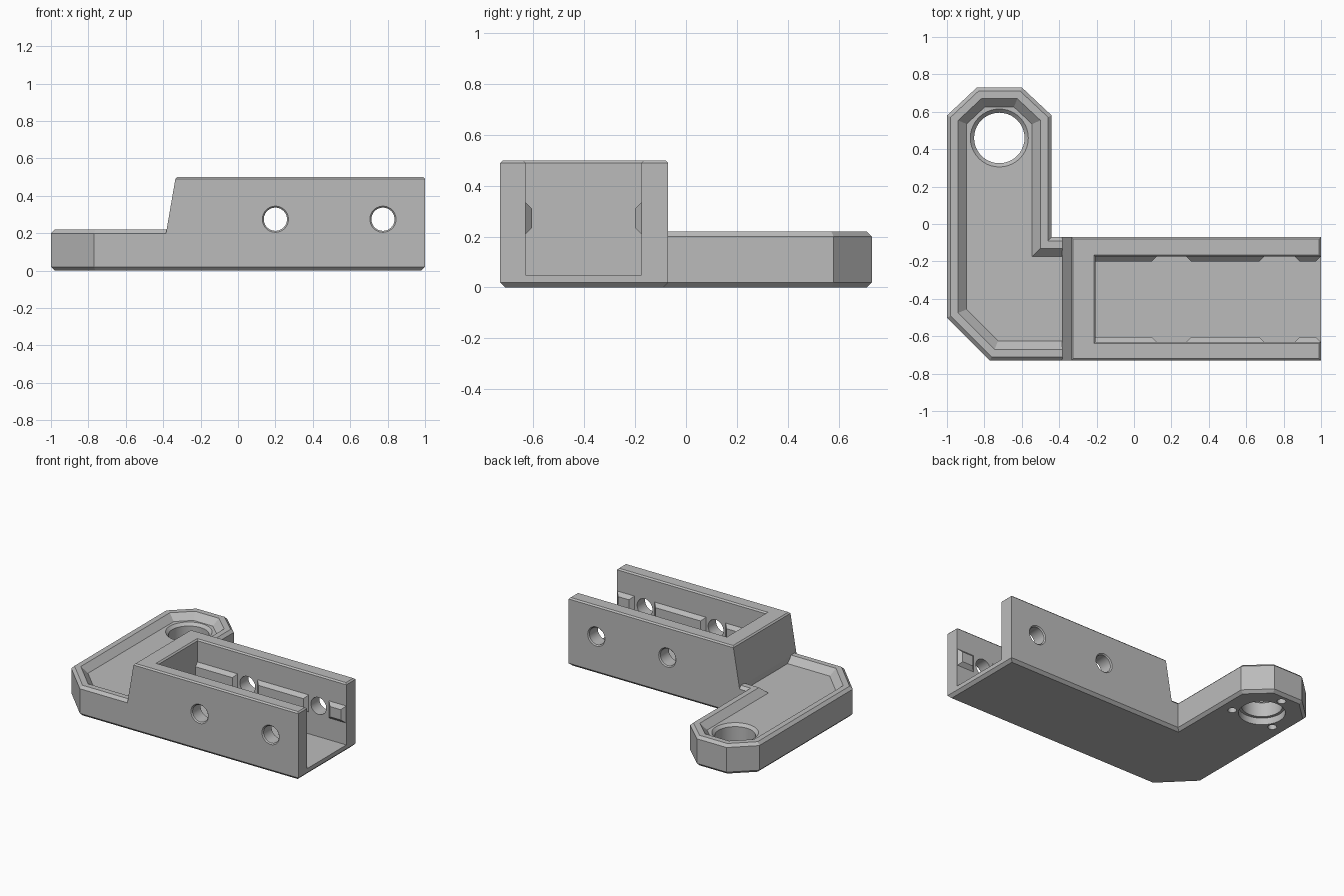
import bpy, bmesh, math
from mathutils import Vector, Matrix

cube = bpy.data.objects.get("Cube")
if cube:
    bpy.data.objects.remove(cube, do_unlink=True)

grey = bpy.data.materials.new("plain_grey")
grey.use_nodes = True
colour = (0.5, 0.5, 0.5, 1)
grey.diffuse_color = colour
grey.node_tree.nodes["Principled BSDF"].inputs["Base Color"].default_value = colour


def inset(outline, d):
    """Offset a counter-clockwise outline inwards with mitred corners."""
    pts = [Vector(p) for p in outline]
    result = []
    for i, p in enumerate(pts):
        a = (p - pts[i - 1]).normalized()
        b = (pts[(i + 1) % len(pts)] - p).normalized()
        na, nb = Vector((-a.y, a.x)), Vector((-b.y, b.x))
        result.append(p + (na + nb) * d / (1 + na.dot(nb)))
    return result


def circle(x, y, r, n=40):
    return [(x + r * math.cos(math.tau * i / n), y + r * math.sin(math.tau * i / n))
            for i in range(n)]


def rect(x0, x1, y0, y1):
    return [(x0, y0), (x1, y0), (x1, y1), (x0, y1)]


def loft(name, rings, matrix=None):
    """Closed solid through a stack of (outline, height) rings."""
    bm = bmesh.new()
    loops = [[bm.verts.new((p[0], p[1], z)) for p in outline] for outline, z in rings]
    n = len(loops[0])
    for low, high in zip(loops, loops[1:]):
        for i in range(n):
            j = (i + 1) % n
            bm.faces.new((low[i], low[j], high[j], high[i]))
    bm.faces.new(loops[0][::-1])
    bm.faces.new(loops[-1])
    if matrix:
        bm.transform(matrix)
    bmesh.ops.recalc_face_normals(bm, faces=bm.faces)
    mesh = bpy.data.meshes.new(name)
    bm.to_mesh(mesh)
    bm.free()
    mesh.materials.append(grey)
    obj = bpy.data.objects.new(name, mesh)
    bpy.context.collection.objects.link(obj)
    return obj


def stack(outline, steps):
    return [(inset(outline, d), z) for d, z in steps]


def combine(target, tool, operation):
    mod = target.modifiers.new(operation, "BOOLEAN")
    mod.operation, mod.object, mod.solver = operation, tool, "EXACT"
    bpy.context.view_layer.objects.active = target
    bpy.ops.object.modifier_apply(modifier=mod.name)
    bpy.data.objects.remove(tool, do_unlink=True)


# L-shaped base plate with chamfered edges and a sloped recess
plan = [(-0.77, -0.73), (1, -0.73), (1, -0.07), (-0.44, -0.07), (-0.44, 0.58),
        (-0.6, 0.73), (-0.84, 0.73), (-1, 0.58), (-1, -0.5)]
bracket = loft("bracket_body", stack(plan, [(0.02, 0), (0, 0.02), (0, 0.2), (0.02, 0.22)]))
combine(bracket, loft("recess", stack(plan, [(0.105, 0.175), (0.04, 0.24)])), "DIFFERENCE")

# Raised channel block with a leaning end
block = [rect(-0.385, 1, -0.73, -0.07), rect(-0.335, 1, -0.73, -0.07)]
combine(bracket, loft("channel_block", [(block[0], 0.1), (block[0], 0.2), (block[1], 0.49),
                                        (inset(block[1], 0.01), 0.5)]), "UNION")

# Open channel with a small chamfer along its top edge
channel = rect(-0.205, 1.1, -0.63, -0.175)
combine(bracket, loft("channel", stack(channel, [(0, 0.05), (0, 0.49), (-0.03, 0.52)])),
        "DIFFERENCE")

# Cross holes through both channel walls
sideways = Matrix.Rotation(math.pi / 2, 4, "X")
for x in (0.2, 0.775):
    steps = [(-0.018, 0.06), (0, 0.078), (0, 0.722), (-0.018, 0.74)]
    combine(bracket, loft("cross_hole", stack(circle(x, 0.275, 0.062), steps), sideways),
            "DIFFERENCE")

# Stepped bore in the arm, with three small pockets underneath
bx, by = -0.72, 0.46
steps = [(-0.02, -0.02), (-0.02, 0.05), (0, 0.05), (0, 0.155), (-0.04, 0.195)]
combine(bracket, loft("bore", stack(circle(bx, by, 0.135), steps)), "DIFFERENCE")
for angle in (90, 210, 330):
    a = math.radians(angle)
    pocket = circle(bx + 0.2 * math.cos(a), by + 0.2 * math.sin(a), 0.03, 20)
    combine(bracket, loft("pocket", [(pocket, -0.02), (pocket, 0.1)]), "DIFFERENCE")

# Tapered ribs on both inner walls, interrupted at the cross holes
parts = [bracket]
for side, wall, turn in (("front", -0.63, -1), ("back", -0.175, 1)):
    base = Matrix.Translation((0, wall, 0)) @ Matrix.Rotation(turn * math.pi / 2, 4, "X")
    for k, (x0, x1) in enumerate(((-0.24, 0.12), (0.28, 0.695), (0.86, 0.998))):
        z0, z1 = sorted((-turn * -0.21, -turn * -0.335))
        foot = rect(x0, x1, z0, z1)
        parts.append(loft(f"{side}_rib_{k + 1}",
                          stack(foot, [(0, -0.01), (0, 0), (0.025, 0.025)]), base))

bpy.ops.object.select_all(action="DESELECT")
for obj in parts:
    obj.select_set(True)
bpy.context.view_layer.objects.active = bracket
bpy.ops.object.shade_smooth_by_angle(angle=math.radians(25))
